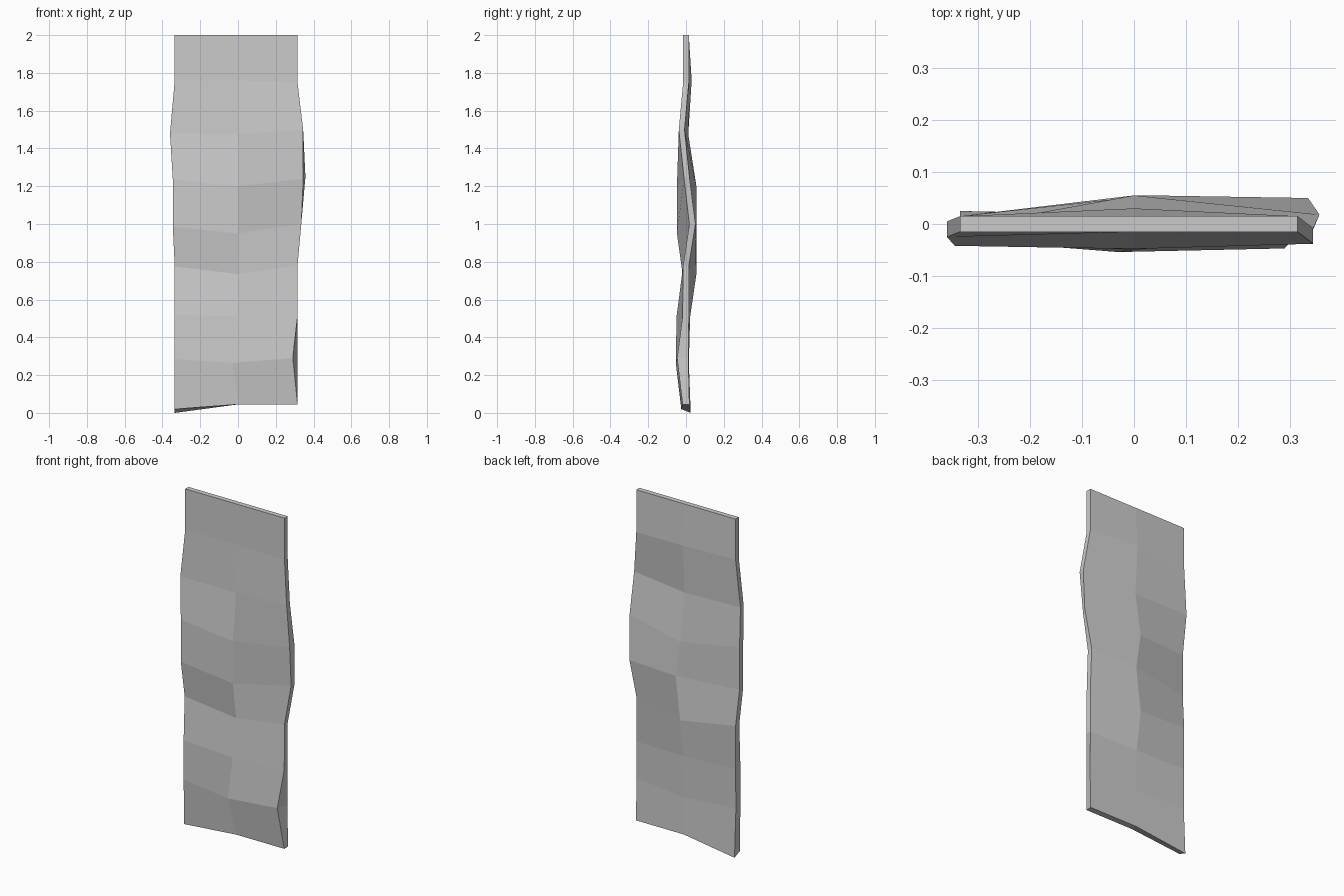
import bpy, bmesh

if "Cube" in bpy.data.objects:
    bpy.data.objects.remove(bpy.data.objects["Cube"])

# Warped plank: each row is (left, middle, right), bottom to top
front_x = [(-.335, 0, .315), (-.335, -.03, .29), (-.335, 0, .315),
           (-.335, 0, .315), (-.345, 0, .335), (-.345, 0, .345),
           (-.36, 0, .345), (-.335, 0, .315), (-.335, 0, .315)]
front_y = [(-.025, -.018, -.018), (-.03, -.054, -.047), (-.03, -.05, -.018),
           (-.02, -.018, -.015), (-.042, -.048, .018), (-.042, -.048, -.01),
           (-.025, -.018, -.038), (-.015, -.015, -.015), (-.015, -.015, -.015)]
back_y = [(.025, .018, .018), (.012, .015, .012), (.015, .022, .015),
          (.015, .055, .015), (-.008, .055, .05), (-.008, .055, .018),
          (.005, .012, -.008), (.015, .03, .015), (.015, .015, .015)]
heights = [(.02, .045, .045), (.285, .265, .29), (.52, .51, .51),
           (.775, .735, .78), (.985, .95, 1.0), (1.235, 1.2, 1.24),
           (1.48, 1.475, 1.5), (1.76, 1.76, 1.75), (2, 2, 2)]
# Places where the back face departs from the front outline: (x, z)
back_shift = {(0, 0): (0, -.02), (1, 1): (.03, 0), (1, 2): (.025, 0),
              (4, 1): (.03, .04), (5, 2): (.012, .01)}

bm = bmesh.new()
front, back = [], []
for r in range(9):
    front.append([bm.verts.new((front_x[r][c], front_y[r][c], heights[r][c]))
                  for c in range(3)])
    row = []
    for c in range(3):
        dx, dz = back_shift.get((r, c), (0, 0))
        row.append(bm.verts.new((front_x[r][c] + dx, back_y[r][c],
                                 heights[r][c] + dz)))
    back.append(row)

# Front and back panels
for r in range(8):
    for g in (front, back):
        for c in range(2):
            bm.faces.new((g[r][c], g[r][c + 1], g[r + 1][c + 1], g[r + 1][c]))
    # Side edges
    for c in (0, 2):
        bm.faces.new((front[r][c], back[r][c], back[r + 1][c], front[r + 1][c]))
# Top and bottom edges
for r in (0, 8):
    for c in range(2):
        bm.faces.new((front[r][c], front[r][c + 1], back[r][c + 1], back[r][c]))
bmesh.ops.recalc_face_normals(bm, faces=bm.faces[:])

mesh = bpy.data.meshes.new("plank")
bm.to_mesh(mesh)
bm.free()
plank = bpy.data.objects.new("plank", mesh)
bpy.context.collection.objects.link(plank)
